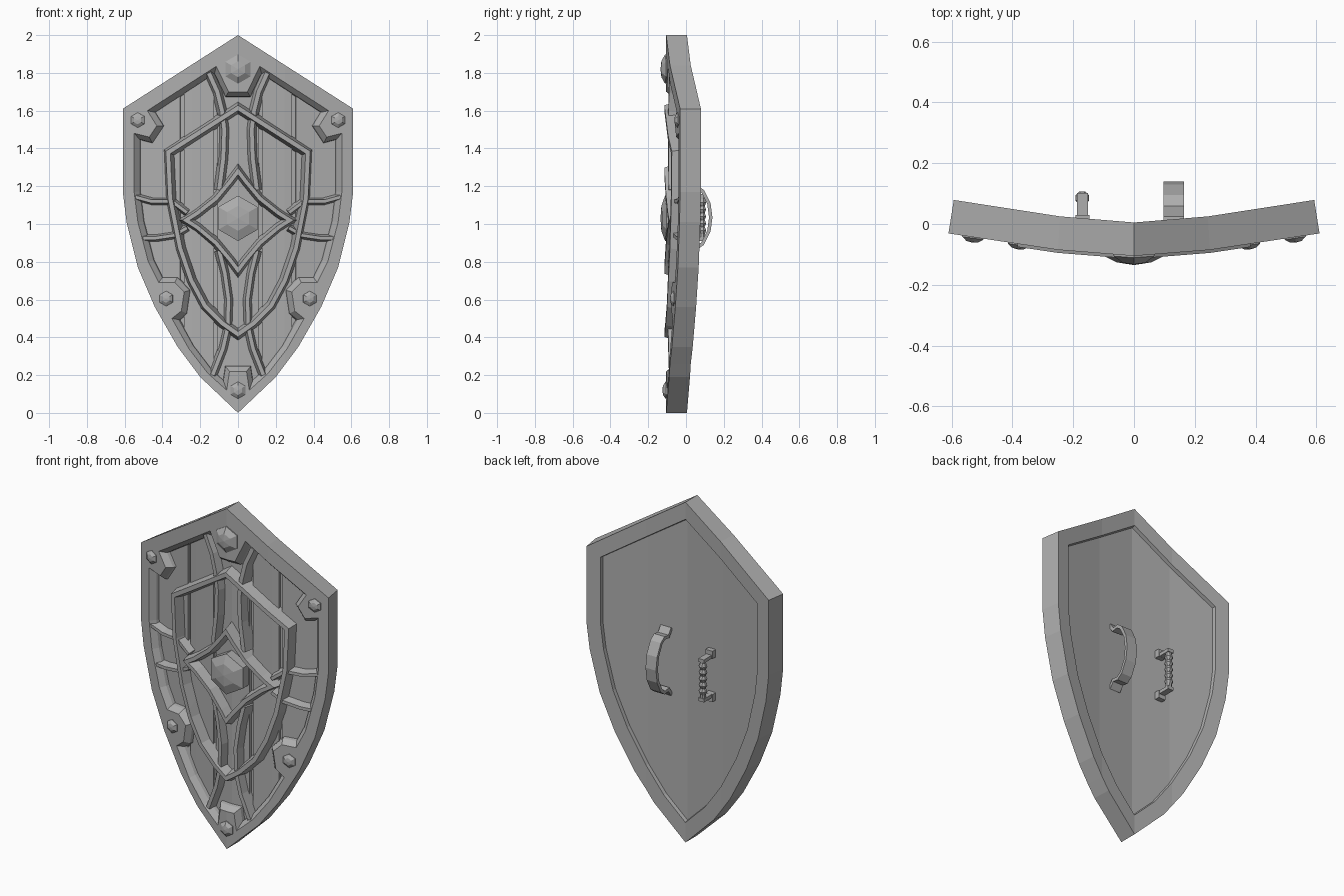
import bpy, bmesh, math
from mathutils import Vector

cube = bpy.data.objects.get("Cube")
if cube:
    bpy.data.objects.remove(cube, do_unlink=True)

metal = bpy.data.materials.new("grey_metal")
metal.use_nodes = True
GREY = (0.42, 0.42, 0.42, 1)
metal.diffuse_color = GREY
metal.node_tree.nodes["Principled BSDF"].inputs["Base Color"].default_value = GREY

FRONT, PANEL, BACK = -0.105, -0.04, 0.005
KINK = 0.25


def bend(co):
    """Wrap a flat point around the swept-back body of the shield."""
    x, d, z = co
    sweep = 0.08 * abs(x) + 0.07 * max(0, abs(x) - KINK)
    return Vector((x * (1 - 0.26 * (d - FRONT)), d + sweep, z))


def cut(bm, x, **clear):
    bmesh.ops.bisect_plane(bm, geom=bm.verts[:] + bm.edges[:] + bm.faces[:], dist=1e-5,
                           plane_co=(x, 0, 0), plane_no=(1, 0, 0), **clear)


def finish(bm, name, bent=True):
    if bent:
        for x in (-KINK, 0, KINK):
            cut(bm, x)
        for v in bm.verts:
            v.co = bend(v.co)
    bmesh.ops.recalc_face_normals(bm, faces=bm.faces)
    mesh = bpy.data.meshes.new(name)
    bm.to_mesh(mesh)
    bm.free()
    mesh.materials.append(metal)
    ob = bpy.data.objects.new(name, mesh)
    bpy.context.collection.objects.link(ob)
    return ob


def mirrored(half):
    return half + [(-x, z) for x, z in reversed(half) if x > 0]


def flip(path):
    return [(-x, z) for x, z in path]


def inset(path, dist, closed=True):
    """Offset a path to its right with mitred corners."""
    pts = [Vector(p) for p in path]
    n, out = len(pts), []
    for i, p in enumerate(pts):
        dirs = []
        if closed or i > 0:
            dirs.append((p - pts[i - 1]).normalized())
        if closed or i < n - 1:
            dirs.append((pts[(i + 1) % n] - p).normalized())
        normals = [Vector((d.y, -d.x)) for d in dirs]
        m = (normals[0] + normals[-1])
        out.append(p + m * (2 * dist / m.length_squared))
    return out


def ring(bm, path, depth):
    return [bm.verts.new((x, depth, z)) for x, z in path]


def bridge(bm, a, b, closed=True):
    n = len(a)
    for i in range(n if closed else n - 1):
        j = (i + 1) % n
        bm.faces.new((a[i], a[j], b[j], b[i]))


def bar(name, path, width, closed=False, top=-0.115):
    """Raised bar with sloping sides along a path."""
    bm = bmesh.new()
    section = [(-0.5, PANEL), (-0.2, top), (0.2, top), (0.5, PANEL)]
    rings = [ring(bm, inset(path, k * width, closed), d) for k, d in section]
    for a, b in zip(rings, rings[1:]):
        bridge(bm, a, b, closed)
    if not closed:
        for end in (0, -1):
            bm.faces.new([r[end] for r in rings])
    finish(bm, name)


def stud(name, x, z, radius, height):
    """Six-sided domed stud."""
    bm = bmesh.new()
    rings = []
    for k, d in ((1, PANEL), (1, FRONT - height * 0.2), (0.55, FRONT - height * 0.85)):
        pts = [(x + k * radius * math.sin(i * math.pi / 3),
                z + k * radius * math.cos(i * math.pi / 3)) for i in range(6)]
        rings.append(ring(bm, pts, d))
    for a, b in zip(rings, rings[1:]):
        bridge(bm, a, b)
    tip = bm.verts.new((x, FRONT - height, z))
    for i in range(6):
        bm.faces.new((rings[-1][i], rings[-1][(i + 1) % 6], tip))
    finish(bm, name)


# Rim with notched inner edge around the studs
outer = mirrored([(0, 2), (0.61, 1.61), (0.61, 1.17), (0.59, 1.01), (0.53, 0.77),
                  (0.44, 0.56), (0.32, 0.35), (0.2, 0.19), (0, 0)])
inner = mirrored([(0.05, 1.7), (0.115, 1.835), (0.48, 1.6), (0.43, 1.52), (0.47, 1.46),
                  (0.55, 1.48), (0.55, 1.17), (0.53, 1.01), (0.475, 0.8), (0.42, 0.69),
                  (0.335, 0.69), (0.285, 0.64), (0.3, 0.54), (0.35, 0.5), (0.26, 0.34),
                  (0.16, 0.21), (0.06, 0.12), (0.045, 0.22)])
bm = bmesh.new()
front = ring(bm, outer, FRONT)
lip = ring(bm, inner, FRONT)
edges = [bm.edges.new((r[i - 1], r[i])) for r in (front, lip) for i in range(len(r))]
bmesh.ops.triangle_fill(bm, use_beauty=True, edges=edges)
slope = ring(bm, inset(inner, 0.024), -0.075)
foot = ring(bm, inset(inner, 0.03), PANEL)
bridge(bm, lip, slope)
bridge(bm, slope, foot)
back = ring(bm, outer, BACK)
back_lip = ring(bm, inset(outer, 0.085), BACK)
back_foot = ring(bm, inset(outer, 0.09), BACK - 0.02)
for a, b in ((front, back), (back, back_lip), (back_lip, back_foot)):
    bridge(bm, a, b)
finish(bm, "rim")

# Body panel
bm = bmesh.new()
body = inset(outer, 0.04)
a, b = ring(bm, body, PANEL), ring(bm, body, BACK - 0.02)
bridge(bm, a, b)
bm.faces.new(a)
bm.faces.new(b)
finish(bm, "body_panel")

# Planks with narrow gaps
seams = [-0.57, -0.3, -0.12, 0.12, 0.3, 0.57]
for i, (left, right) in enumerate(zip(seams, seams[1:])):
    bm = bmesh.new()
    a, b = ring(bm, body, PANEL - 0.016), ring(bm, body, PANEL + 0.005)
    bridge(bm, a, b)
    bm.faces.new(a)
    bm.faces.new(b)
    cut(bm, left + 0.01, clear_inner=True)
    cut(bm, right - 0.01, clear_outer=True)
    bmesh.ops.holes_fill(bm, edges=[e for e in bm.edges if e.is_boundary])
    finish(bm, f"plank_{i + 1}")

# Raised frame and central diamond
frame = mirrored([(0, 1.65), (0.4, 1.395), (0.388, 1.13), (0.335, 0.865),
                  (0.275, 0.69), (0.2, 0.55), (0.1, 0.45), (0, 0.38)])
bar("shield_frame", inset(frame, 0.03), 0.06, True)
diamond = mirrored([(0, 1.325), (0.06, 1.245), (0.135, 1.155), (0.23, 1.08), (0.325, 1.02),
                    (0.23, 0.96), (0.135, 0.88), (0.06, 0.79), (0, 0.71)])
bar("diamond_frame", inset(diamond, 0.027), 0.054, True)

# Ribs joining the frames and the rim
ribs = {
    "upper_rib": ([(0.155, 1.8), (0.11, 1.7), (0.085, 1.6), (0.073, 1.5),
                   (0.078, 1.35), (0.1, 1.18)], 0.06),
    "lower_rib": ([(0.1, 0.86), (0.07, 0.74), (0.05, 0.6), (0.055, 0.45),
                   (0.08, 0.34), (0.135, 0.2)], 0.055),
    "side_rib_high": ([(0.27, 1.06), (0.35, 1.12), (0.46, 1.12), (0.57, 1.15)], 0.045),
    "side_rib_low": ([(0.27, 0.98), (0.34, 0.94), (0.44, 0.925), (0.53, 0.925)], 0.045),
}
for name, (path, width) in ribs.items():
    bar(name + "_left", path, width, top=-0.1)
    bar(name + "_right", flip(path), width, top=-0.1)

# Studs
stud("center_boss", 0, 1.03, 0.12, 0.03)
stud("top_stud", 0, 1.82, 0.077, 0.03)
stud("bottom_stud", 0, 0.12, 0.045, 0.02)
for side, s in (("left", 1), ("right", -1)):
    stud("corner_stud_" + side, s * 0.53, 1.55, 0.04, 0.018)
    stud("lower_stud_" + side, s * 0.38, 0.605, 0.04, 0.018)

# Arm strap: a bowed flat band with feet
half = [(0.0, 1.235), (0.025, 1.2), (0.06, 1.205), (0.095, 1.18), (0.13, 1.11), (0.14, 1.035)]
path = half + [(y, 2.07 - z) for y, z in reversed(half[:-1])]
bm = bmesh.new()
rings = []
for x, t in ((0.097, 0), (0.165, 0), (0.165, 0.018), (0.097, 0.018)):
    rings.append([bm.verts.new((x, y, z)) for y, z in inset(path, t, False)])
for a, b in zip(rings, rings[1:] + rings[:1]):
    bridge(bm, a, b, False)
for end in (0, -1):
    bm.faces.new([r[end] for r in rings])
finish(bm, "arm_strap", False)

# Hand grip: lathed bar with finger swells between two posts
bm = bmesh.new()
radii = [0.017, 0.017] + [0.024, 0.015] * 4 + [0.024, 0.017, 0.017]
rings = []
for i, r in enumerate(radii):
    z = 0.93 + 0.22 * i / (len(radii) - 1)
    rings.append([bm.verts.new((-0.17 + r * math.cos(k * math.pi / 4 + math.pi / 8),
                                0.085 + r * math.sin(k * math.pi / 4 + math.pi / 8), z))
                  for k in range(8)])
for a, b in zip(rings, rings[1:]):
    bridge(bm, a, b)
bm.faces.new(rings[0])
bm.faces.new(rings[-1])
finish(bm, "hand_grip", False)
for name, z, s in (("grip_post_top", 1.15, 1), ("grip_post_bottom", 0.92, -1)):
    for part, size, y, dz in (("", (0.036, 0.105, 0.02), 0.05, 0),
                              ("_foot", (0.046, 0.03, 0.045), 0.015, 0.012 * s)):
        bm = bmesh.new()
        bmesh.ops.create_cube(bm, size=1)
        for v in bm.verts:
            v.co = Vector((-0.17, y, z + dz)) + Vector(a * b for a, b in zip(v.co, size))
        finish(bm, name + part, False)
